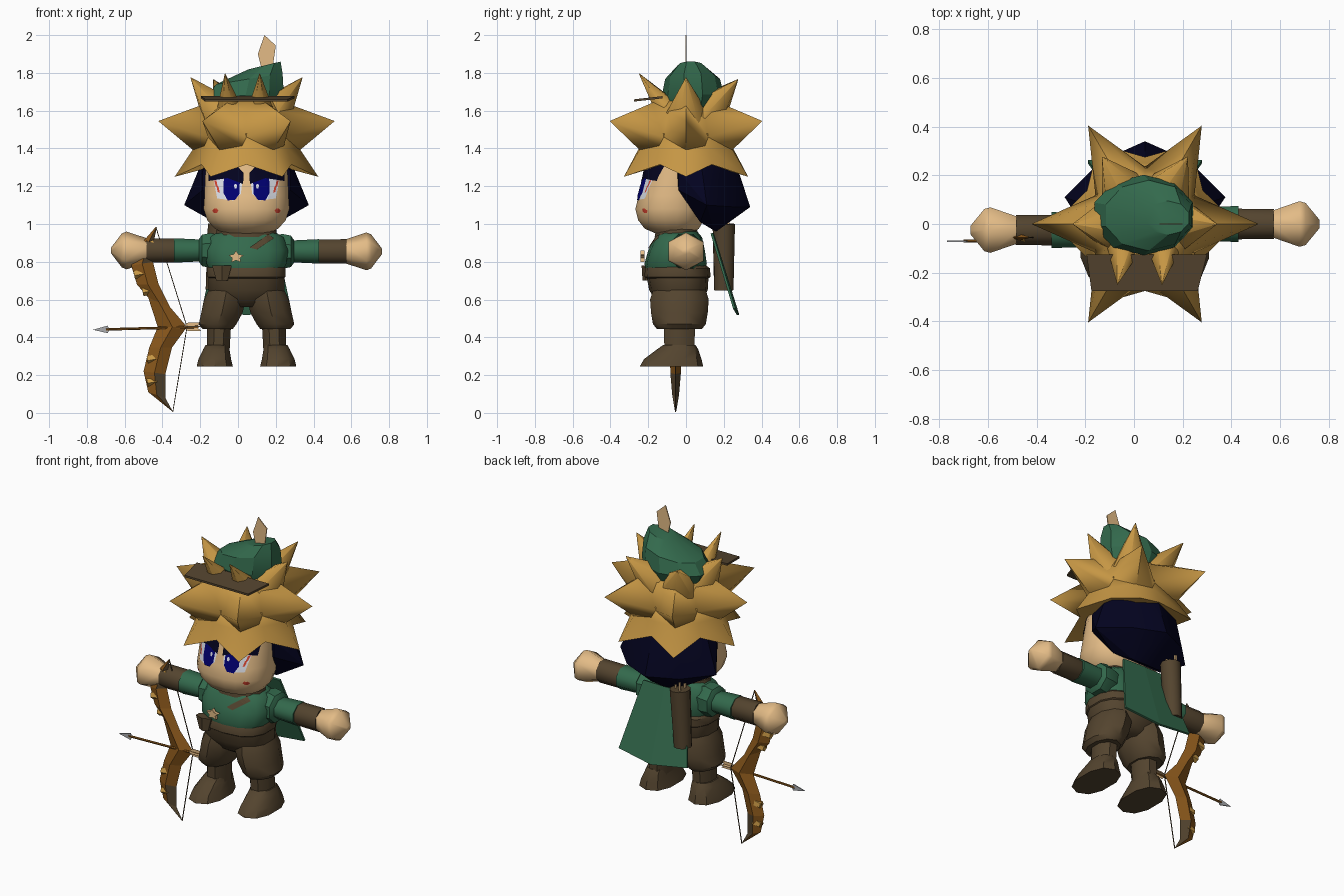
import bpy, bmesh, math
from mathutils import Vector
from mathutils.bvhtree import BVHTree

CX = 0.045  # body centre line


def material(name, r, g, b):
    m = bpy.data.materials.new(name)
    m.diffuse_color = (r, g, b, 1)
    return m


GOLD = material("straw_gold", 0.56, 0.305, 0.058)
SKIN = material("skin", 0.77, 0.5, 0.24)
GREEN = material("forest_green", 0.033, 0.142, 0.073)
BROWN = material("leather_brown", 0.088, 0.058, 0.028)
NAVY = material("navy_hair", 0.001, 0.001, 0.014)
BLUE = material("iris_blue", 0.0, 0.0, 0.16)
WHITE = material("eye_white", 0.75, 0.78, 0.85)
RED = material("red", 0.7, 0.06, 0.03)
WOOD = material("bow_wood", 0.25, 0.095, 0.011)
STEEL = material("arrow_steel", 0.4, 0.41, 0.43)


def finish(name, bm, mat, smooth=40):
    bmesh.ops.recalc_face_normals(bm, faces=bm.faces[:])
    me = bpy.data.meshes.new(name)
    bm.to_mesh(me)
    bm.free()
    me.materials.append(mat)
    ob = bpy.data.objects.new(name, me)
    bpy.context.collection.objects.link(ob)
    if smooth:
        bpy.ops.object.select_all(action='DESELECT')
        ob.select_set(True)
        bpy.context.view_layer.objects.active = ob
        bpy.ops.object.shade_smooth_by_angle(angle=math.radians(smooth))
    return ob


def skin_rings(rings):
    """Closed surface through rings of points."""
    bm = bmesh.new()
    vs = [[bm.verts.new(p) for p in ring] for ring in rings]
    n = len(vs[0])
    for a, b in zip(vs, vs[1:]):
        for i in range(n):
            j = (i + 1) % n
            bm.faces.new((a[i], a[j], b[j], b[i]))
    bm.faces.new(vs[0])
    bm.faces.new(vs[-1])
    return bm


def loft(name, rings, n, mat, axis='z', power=1.0, smooth=40, edit=None):
    """Rings are (position, centre a, centre b, radius a, radius b)."""
    out = []
    for t, ca, cb, ra, rb in rings:
        ring = []
        for i in range(n):
            w = 2 * math.pi * (i + 0.5) / n
            c, s = math.cos(w), math.sin(w)
            a = ca + ra * math.copysign(abs(c) ** power, c)
            b = cb + rb * math.copysign(abs(s) ** power, s)
            p = (a, b, t) if axis == 'z' else (t, a, b)
            ring.append(edit(*p) if edit else p)
        out.append(ring)
    return finish(name, skin_rings(out), mat, smooth)


def rod(name, p, q, r0, r1, mat, n=6, smooth=40):
    p, q = Vector(p), Vector(q)
    d = (q - p).normalized()
    u = d.orthogonal().normalized()
    v = d.cross(u)
    ring = lambda o, r: [o + r * (u * math.cos(2 * math.pi * i / n) + v * math.sin(2 * math.pi * i / n)) for i in range(n)]
    return finish(name, skin_rings([ring(p, r0), ring(q, r1)]), mat, smooth)


def plate(name, pts, offset, mat):
    """Thin solid sheet from points, thickened by a vector."""
    off = Vector(offset)
    return finish(name, skin_rings([pts, [Vector(p) + off for p in pts]]), mat, 0)


def decal(name, outline, target, lift, mat):
    """Painted patch: an x-z outline draped on the front of a part."""
    tree = BVHTree.FromPolygons([v.co for v in target.data.vertices], [p.vertices for p in target.data.polygons])
    bm = bmesh.new()
    bm.faces.new([bm.verts.new((x, -0.5, z)) for x, z in outline])
    bmesh.ops.triangulate(bm, faces=bm.faces[:])
    bmesh.ops.subdivide_edges(bm, edges=bm.edges[:], cuts=5, use_grid_fill=True)
    for v in bm.verts:
        hit = tree.ray_cast(Vector((v.co.x, -1, v.co.z)), Vector((0, 1, 0)))[0]
        v.co.y = hit.y - lift if hit else -0.1
    ob = finish(name, bm, mat, 0)
    me = ob.data
    if me.polygons[0].normal.y > 0:
        me.flip_normals()
    return ob


def oval(x, z, rx, rz, n=10):
    return [(x + rx * math.cos(2 * math.pi * i / n), z + rz * math.sin(2 * math.pi * i / n)) for i in range(n)]


# head
head = loft("head", [(0.945, CX, -0.06, 0.11, 0.09), (0.975, CX, -0.075, 0.17, 0.145), (1.02, CX, -0.08, 0.21, 0.175),
                     (1.08, CX, -0.08, 0.23, 0.19), (1.15, CX, -0.075, 0.225, 0.178), (1.25, CX, -0.06, 0.222, 0.165),
                     (1.4, CX, -0.04, 0.205, 0.155)], 20, SKIN, power=0.9, smooth=60)

# face
for s, side in ((-1, "right"), (1, "left")):
    m = lambda pts: [(CX + s * u, z) for u, z in pts]
    decal(side + "_eye_white", m([(0.175, 1.24), (0.02, 1.24), (0.03, 1.16), (0.07, 1.125), (0.155, 1.135)]), head, 0.003, WHITE)
    decal(side + "_iris", m([(0.12, 1.245), (0.035, 1.24), (0.037, 1.16), (0.06, 1.128), (0.1, 1.125), (0.122, 1.165)]), head, 0.006, BLUE)
    decal(side + "_eye_shine", m(oval(0.058, 1.2, 0.009, 0.013, 6)), head, 0.009, WHITE)
    for u, z in ((0.163, 1.215), (0.152, 1.185)):
        decal(side + "_eye_corner", m([(u + 0.008, z + 0.018), (u - 0.004, z + 0.014), (u - 0.011, z - 0.02), (u, z - 0.016)]), head, 0.006, RED)
    decal(side + "_brow", m([(0.205, 1.33), (0.06, 1.33), (0.035, 1.29), (0.015, 1.27), (0.018, 1.212), (0.10, 1.243), (0.2, 1.228)]), head, 0.008, NAVY)
    decal(side + "_cheek", m(oval(0.165, 1.07, 0.016, 0.013, 6)), head, 0.004, RED)

# dark hair at the back of the head
bm = bmesh.new()
for u, y, z in ((0.2, -0.05, 1.34), (0.24, 0.08, 1.32), (0.16, 0.22, 1.32), (0, 0.265, 1.32), (0.232, -0.04, 1.28),
                (0.232, -0.04, 1.18), (0.33, 0.11, 1.1), (0.18, 0.26, 1.09), (0, 0.34, 1.09),
                (0.17, 0.075, 1.01), (0.09, 0.15, 0.965), (0, 0.16, 0.96)):
    for s in (-1, 1):
        bm.verts.new((CX + s * u, y, z))
bmesh.ops.remove_doubles(bm, verts=bm.verts[:], dist=0.0001)
bmesh.ops.convex_hull(bm, input=bm.verts[:])
finish("back_hair", bm, NAVY, 25)


# straw hair: star-shaped tiers, each ring (spike z, spike r, valley z, valley r)
def tier(name, rings):
    out = []
    for z0, r0, z1, r1 in rings:
        out.append([(CX + (r1 if i % 2 else r0) * math.cos(i * math.pi / 6),
                     (r1 if i % 2 else r0) * math.sin(i * math.pi / 6), z1 if i % 2 else z0) for i in range(12)])
    finish(name, skin_rings(out), GOLD, 75)


tier("hair_lower_tier", [(1.46, 0.25, 1.48, 0.23), (1.40, 0.28, 1.4, 0.25), (1.25, 0.38, 1.315, 0.275), (1.29, 0.23, 1.32, 0.225)])
tier("hair_middle_tier", [(1.655, 0.16, 1.65, 0.15), (1.64, 0.21, 1.60, 0.19), (1.545, 0.467, 1.46, 0.235), (1.385, 0.275, 1.4, 0.225)])

# short upper spikes around the cap
for base, tip, r in (((-0.10, 0, 1.59), (-0.25, 0, 1.775), 0.11), ((0.19, 0, 1.59), (0.34, 0, 1.775), 0.11),
                     ((-0.045, -0.11, 1.62), (-0.068, -0.247, 1.795), 0.065), ((0.12, -0.11, 1.62), (0.115, -0.247, 1.795), 0.065),
                     ((-0.035, 0.12, 1.59), (-0.13, 0.275, 1.765), 0.11), ((0.125, 0.12, 1.59), (0.22, 0.275, 1.765), 0.11)):
    rod("hair_upper_spike", base, tip, r, 0.002, GOLD, 6, 75)

# cap, brim and feather
loft("cap", [(1.62, 0.04, 0.035, 0.19, 0.14), (1.68, 0.04, 0.037, 0.213, 0.165), (1.765, 0.06, 0.035, 0.185, 0.145),
             (1.815, 0.14, 0.025, 0.09, 0.07)], 10, GREEN, smooth=25,
     edit=lambda x, y, z: (x, y, z + 0.25 * (x - 0.04) * max(0, z - 1.66) / 0.16))
plate("cap_brim", [(-0.195, -0.125, 1.665), (0.3, -0.125, 1.665), (0.262, -0.275, 1.648), (-0.175, -0.275, 1.648)], (0, 0, 0.012), BROWN)
plate("feather", [(0.13, -0.003, 1.8), (0.105, -0.003, 1.9), (0.14, -0.003, 2.0), (0.2, -0.003, 1.945), (0.18, -0.003, 1.8)], (0, 0.006, 0), SKIN)

# torso and hips
shirt = loft("shirt", [(0.96, CX, -0.04, 0.15, 0.1), (0.93, CX, -0.04, 0.2, 0.125), (0.86, CX, -0.05, 0.225, 0.15),
                       (0.79, CX, -0.055, 0.215, 0.165), (0.75, CX, -0.055, 0.195, 0.155)], 14, GREEN, power=0.8)
loft("collar", [(0.93, CX, -0.05, 0.17, 0.12), (0.985, CX, -0.05, 0.16, 0.11)], 12, BROWN)
loft("belt", [(0.785, CX, -0.05, 0.2, 0.15), (0.765, CX, -0.045, 0.212, 0.172), (0.72, CX, -0.045, 0.21, 0.175),
              (0.71, CX, -0.045, 0.2, 0.16)], 14, BROWN, power=0.8)
loft("hips", [(0.73, CX, -0.045, 0.205, 0.165), (0.65, CX, -0.04, 0.205, 0.155), (0.585, CX, -0.035, 0.16, 0.12),
              (0.56, CX, -0.035, 0.08, 0.08)], 14, BROWN, power=0.8)
decal("chest_strap", [(0.06, 0.875), (0.10, 0.865), (0.19, 0.925), (0.16, 0.945)], shirt, 0.008, BROWN)
loft("belt_pouch", [(0.70, -0.085, -0.2, 0.035, 0.03), (0.78, -0.085, -0.2, 0.06, 0.035)], 6, BROWN, smooth=0)
star = []
for i in range(10):
    w, r = math.pi / 2 + i * math.pi / 5, 0.022 if i % 2 else 0.042
    star.append((-0.01 + r * math.cos(w), -0.24, 0.825 + 0.8 * r * math.sin(w)))
plate("clasp", star, (0, 0.02, 0), SKIN)

# arms and legs, mirrored about the centre line
for s, side in ((-1, "right"), (1, "left")):
    y, z = (0.0, 0.855) if s > 0 else (-0.025, 0.86)
    arm = lambda rows: [(CX + s * d, y, z, ra, rb) for d, ra, rb in rows]
    loft(side + "_shoulder", arm([(0.13, 0.08, 0.085), (0.19, 0.1, 0.1), (0.235, 0.1, 0.09), (0.255, 0.07, 0.06)]), 8, GREEN, 'x')
    loft(side + "_sleeve", arm([(0.23, 0.075, 0.062), (0.385, 0.08, 0.07)]), 8, GREEN, 'x', smooth=50)
    loft(side + "_cuff", arm([(0.36, 0.062, 0.06), (0.385, 0.068, 0.068), (0.53, 0.066, 0.07)]), 8, BROWN, 'x', smooth=50)
    loft(side + "_fist", arm([(0.52, 0.062, 0.062), (0.635, 0.108, 0.1), (0.66, 0.1, 0.09), (0.717, 0.02, 0.015)]), 6, SKIN, 'x', smooth=62)
    leg = lambda rows: [(h, CX + s * c, cy, rx, ry) for h, c, cy, rx, ry in rows]
    loft(side + "_trouser_leg", leg([(0.65, 0.105, -0.035, 0.1, 0.14), (0.6, 0.115, -0.035, 0.115, 0.155), (0.53, 0.13, -0.035, 0.115, 0.15),
                                     (0.47, 0.153, -0.035, 0.105, 0.14), (0.445, 0.153, -0.035, 0.085, 0.12)]), 10, BROWN)
    loft(side + "_shin", leg([(0.46, 0.145, -0.035, 0.068, 0.09), (0.32, 0.15, -0.035, 0.065, 0.085)]), 8, BROWN, smooth=50)
    loft(side + "_boot", leg([(0.245, 0.168, -0.077, 0.1, 0.168), (0.285, 0.168, -0.07, 0.09, 0.152), (0.335, 0.16, -0.045, 0.073, 0.11),
                              (0.36, 0.155, -0.035, 0.065, 0.085)]), 10, BROWN, power=0.85)

# cape
for s, side in ((-1, "right"), (1, "left")):
    plate(side + "_cape_half", [(CX, 0.135, 0.95), (CX + s * 0.15, 0.13, 0.95), (CX + s * 0.235, 0.25, 0.55), (CX, 0.27, 0.517)],
          (0, 0.012, 0.003), GREEN)

# quiver with spare arrows
rod("quiver", (-0.12, 0.2, 0.65), (-0.10, 0.2, 1.0), 0.052, 0.06, BROWN, 10)
for i in range(3):
    w = i * 2.1
    x, y = -0.10 + 0.03 * math.cos(w), 0.2 + 0.03 * math.sin(w)
    rod("spare_arrow", (x, y, 0.95), (x, y, 1.05), 0.008, 0.008, SKIN, 4)

# bow: diamond section through (outer x, z, inner x, z, half depth)
BY = -0.055
rings = []
for ox, oz, ix, iz, d in ((-0.435, 0.985, -0.43, 0.98, 0.003), (-0.50, 0.91, -0.45, 0.89, 0.015), (-0.565, 0.78, -0.45, 0.80, 0.025),
                          (-0.535, 0.68, -0.42, 0.68, 0.03), (-0.475, 0.61, -0.36, 0.56, 0.03), (-0.425, 0.455, -0.27, 0.455, 0.03),
                          (-0.47, 0.345, -0.35, 0.345, 0.03), (-0.50, 0.22, -0.385, 0.205, 0.028), (-0.475, 0.11, -0.385, 0.08, 0.018),
                          (-0.35, 0.01, -0.343, 0.003, 0.003)):
    mx, mz = (ox + ix) / 2, (oz + iz) / 2
    rings.append([(ox, BY, oz), (mx, BY - d, mz), (ix, BY, iz), (mx, BY + d, mz)])
bow = finish("bow", skin_rings(rings), WOOD, 0)
bow.data.materials.append(BROWN)
for p in bow.data.polygons:  # dark inner edge on both limbs
    if p.normal.x > 0 and abs(p.center.z - 0.455) > 0.3:
        p.material_index = 1
for z, x in ((0.88, -0.49), (0.73, -0.545), (0.64, -0.5), (0.28, -0.475), (0.16, -0.475)):
    rod("bow_band", (x - 0.005, BY, z), (x + 0.045, BY, z + 0.01), 0.022, 0.026, GOLD, 5, 0)
rod("bow_string_upper", (-0.432, BY, 0.975), (-0.27, BY, 0.455), 0.003, 0.003, BROWN, 4)
rod("bow_string_lower", (-0.345, BY, 0.006), (-0.27, BY, 0.455), 0.003, 0.003, BROWN, 4)

# arrow on the string
AY = -0.07
rod("arrow_shaft", (-0.21, AY, 0.455), (-0.70, AY, 0.442), 0.007, 0.007, WOOD)
plate("arrow_head", [(-0.68, AY - 0.003, 0.442), (-0.69, AY - 0.003, 0.462), (-0.768, AY - 0.003, 0.44), (-0.69, AY - 0.003, 0.422)],
      (0, 0.006, 0), STEEL)
for dy, dz in ((0.022, 0), (-0.022, 0), (0, 0.022), (0, -0.022)):
    plate("arrow_fletching", [(-0.29, AY, 0.456), (-0.265, AY + dy, 0.456 + dz), (-0.195, AY + dy, 0.456 + dz), (-0.22, AY, 0.456)],
          (0, 0.003 if dz else 0, 0.003 if dy else 0), SKIN)
